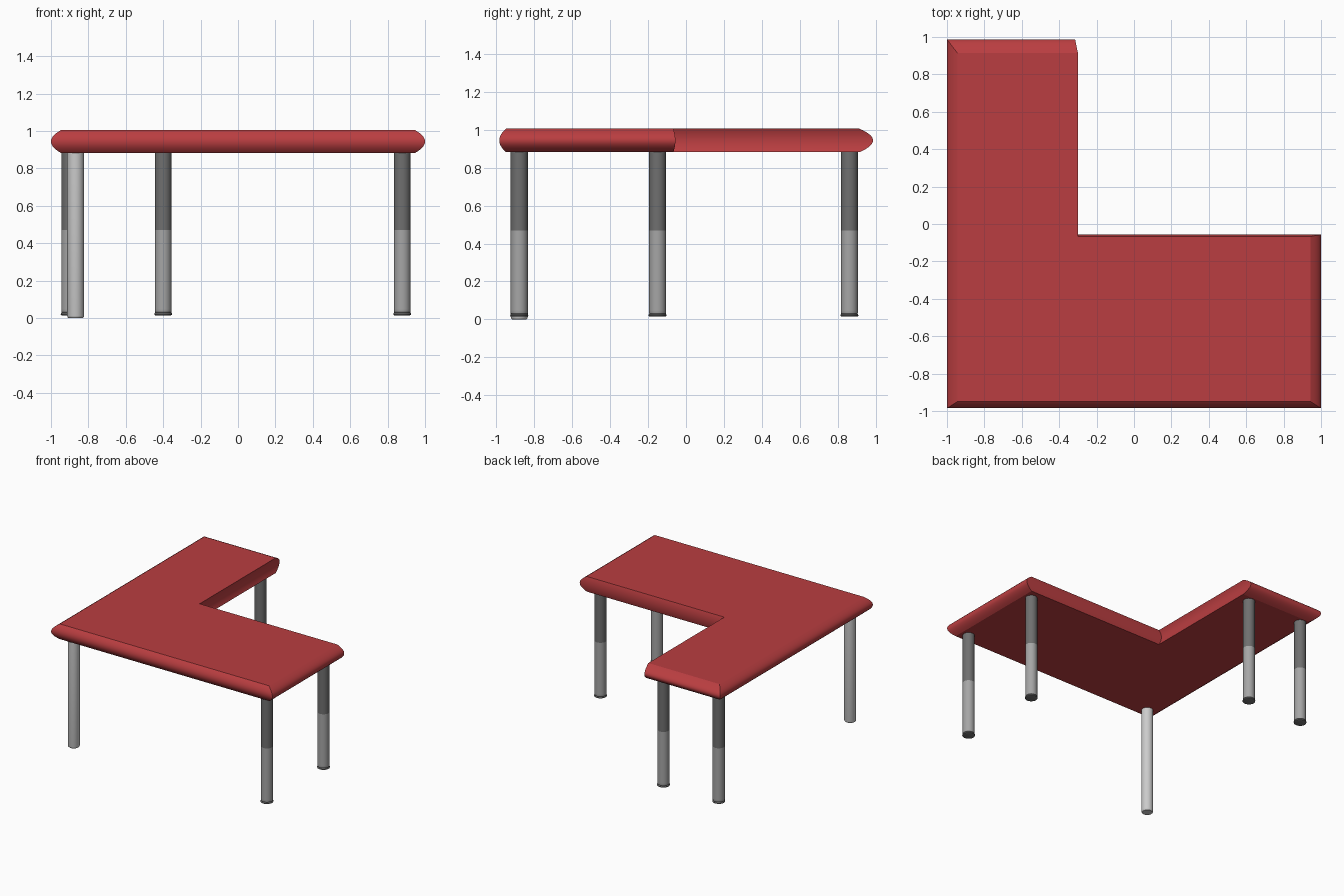
import bpy, bmesh, math

if "Cube" in bpy.data.objects:
    bpy.data.objects.remove(bpy.data.objects["Cube"])


def material(name, color):
    m = bpy.data.materials.new(name)
    m.diffuse_color = color
    m.use_nodes = True
    m.node_tree.nodes["Principled BSDF"].inputs["Base Color"].default_value = m.diffuse_color
    return m


def make_object(name, bm, angle=35, mats=()):
    bmesh.ops.recalc_face_normals(bm, faces=bm.faces)
    mesh = bpy.data.meshes.new(name)
    bm.to_mesh(mesh)
    bm.free()
    ob = bpy.data.objects.new(name, mesh)
    bpy.context.collection.objects.link(ob)
    for m in mats:
        mesh.materials.append(m)
    bpy.ops.object.select_all(action='DESELECT')
    ob.select_set(True)
    bpy.context.view_layer.objects.active = ob
    bpy.ops.object.shade_smooth_by_angle(angle=math.radians(angle))
    return ob


def skin(bm, rings):
    """Bridge equal vertex rings and cap both ends."""
    rings = [[bm.verts.new(p) for p in r] for r in rings]
    n = len(rings[0])
    for a, b in zip(rings, rings[1:]):
        for i in range(n):
            j = (i + 1) % n
            bm.faces.new((a[i], a[j], b[j], b[i]))
    bm.faces.new(rings[0][::-1])
    bm.faces.new(rings[-1])


def lathe_leg(name, x, y, profile, mats=(), sides=32):
    bm = bmesh.new()
    skin(bm, [[(x + r * math.cos(2 * math.pi * i / sides),
                y + r * math.sin(2 * math.pi * i / sides), z)
               for i in range(sides)] for r, z in profile])
    if mats:
        # lighter tube below the middle, dark chrome above and on the foot
        for f in bm.faces:
            z = f.calc_center_median().z
            f.material_index = 1 if 0.04 < z < 0.47 else 0
    return make_object(name, bm, 35, mats)


# L-shaped top: flat-face outline and the outline at mid-thickness
red = material("red_top", (0.49, 0.048, 0.052, 1))
flat = [(-0.945, -0.95), (0.945, -0.95), (0.945, -0.067),
        (-0.3, -0.067), (-0.3, 0.915), (-0.945, 0.915)]
mid = [(-1, -0.985), (1, -0.985), (1, -0.056),
       (-0.315, -0.056), (-0.315, 0.987), (-1, 0.987)]
z_mid, half, steps = 0.944, 0.062, 16
rings = []
for k in range(steps + 1):
    u = -1 + 2 * k / steps
    f = 1 - u * u
    rings.append([(a[0] + (b[0] - a[0]) * f, a[1] + (b[1] - a[1]) * f,
                   z_mid + half * u) for a, b in zip(flat, mid)])
bm = bmesh.new()
skin(bm, rings)
make_object("table_top", bm, 20, [red])

# Plain corner leg with softened foot
lathe_leg("corner_leg", -0.868, -0.88,
          [(0.038, 0), (0.043, 0.005), (0.045, 0.012), (0.045, 0.888)])

# Chrome tube legs with a grooved foot ring
chrome = [material("dark_chrome", (0.16, 0.16, 0.16, 1)),
          material("light_chrome", (0.38, 0.38, 0.38, 1))]
tube = [(0.040, 0.014), (0.047, 0.017), (0.048, 0.022), (0.046, 0.026),
        (0.043, 0.029), (0.045, 0.034), (0.045, 0.05), (0.045, 0.47),
        (0.045, 0.888)]
for name, x, y in [("front_right_leg", 0.878, -0.88),
                   ("inner_right_leg", 0.878, -0.15),
                   ("back_left_leg", -0.90, 0.862),
                   ("back_inner_leg", -0.40, 0.862)]:
    lathe_leg(name, x, y, tube, chrome)
